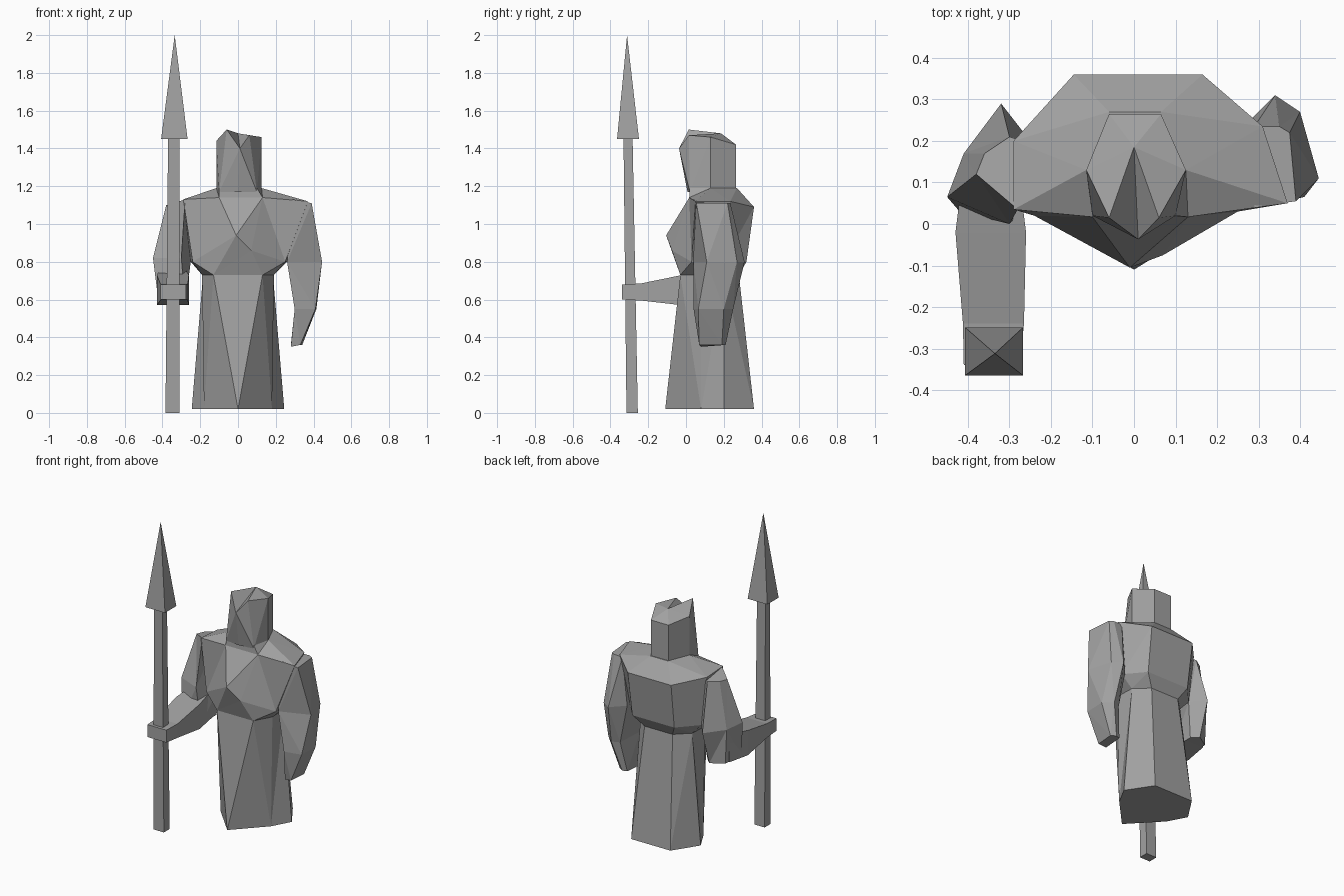
import bpy
import bmesh

cube = bpy.data.objects.get("Cube")
if cube:
    bpy.data.objects.remove(cube, do_unlink=True)

grey = bpy.data.materials.new("stone grey")
grey.use_nodes = True
grey.diffuse_color = (0.36, 0.36, 0.36, 1)
grey.node_tree.nodes["Principled BSDF"].inputs["Base Color"].default_value = grey.diffuse_color


def at(z, *points):
    """Ring of points at one height; a third value overrides the height."""
    return [(p[0], p[1], p[2] if len(p) > 2 else z) for p in points]


def across(y, x0, x1, z0, z1):
    """Rectangular section facing along y."""
    return [(x0, y, z0), (x1, y, z0), (x1, y, z1), (x0, y, z1)]


def square(z, x, y, w, d):
    return at(z, (x - w, y - d), (x + w, y - d), (x + w, y + d), (x - w, y + d))


def loft(name, rings, tip=None):
    """Flat-faced skin through rings of equal count, closed by a cap or a tip."""
    bm = bmesh.new()
    loops = [[bm.verts.new(p) for p in ring] for ring in rings]
    n = len(loops[0])
    for a, b in zip(loops, loops[1:]):
        for i in range(n):
            j = (i + 1) % n
            bm.faces.new((a[i], a[j], b[j], b[i]))
    bm.faces.new(loops[0][::-1])
    if tip:
        top = bm.verts.new(tip)
        for i in range(n):
            bm.faces.new((loops[-1][i], loops[-1][(i + 1) % n], top))
    else:
        bm.faces.new(loops[-1])
    bmesh.ops.remove_doubles(bm, verts=bm.verts, dist=0.001)
    bmesh.ops.triangulate(bm, faces=[f for f in bm.faces if len(f.verts) == 4])
    bmesh.ops.recalc_face_normals(bm, faces=bm.faces)
    mesh = bpy.data.meshes.new(name)
    bm.to_mesh(mesh)
    bm.free()
    mesh.materials.append(grey)
    obj = bpy.data.objects.new(name, mesh)
    bpy.context.collection.objects.link(obj)
    return obj


# Robe: the front corners meet in a single point at the hem
waist = at(0.73, (-.13, -.03), (.13, -.03), (.19, .08), (.185, .2),
           (.1, .28), (-.1, .28), (-.185, .2), (-.19, .08))
hem = at(0.02, (0, -.11), (0, -.11), (.18, .08), (.245, .2),
         (.14, .36), (-.14, .36), (-.245, .2), (-.18, .08))
loft("robe", [hem, waist])

# Torso with a pointed chest and a sloping shoulder yoke
chest = at(0.8, (-.01, -.105, .94), (.07, -.075, .86), (.25, .03), (.26, .2),
           (.16, .32), (-.14, .32), (-.25, .2), (-.24, .02))
shoulders = at(1.12, (-.1, .017, 1.14), (.13, .017, 1.14), (.37, .05), (.31, .235),
               (.165, .36, 1.09), (-.145, .36, 1.09), (-.29, .2), (-.29, .035, 1.13))
neck = at(1.19, (-.1, .02), (.1, .02), (.125, .13), (.125, .13),
          (.065, .27), (-.06, .27), (-.115, .13), (-.115, .13))
loft("torso", [waist, chest, shoulders, neck])

# Hooded head with a forward ridge
collar = at(1.17, (-.1, .02), (0, .008), (.1, .02), (.125, .13),
            (.065, .265), (-.06, .265), (-.115, .13))
hood = at(1.42, (-.06, .015, 1.5), (.01, -.037, 1.4), (.06, .015, 1.47),
          (.125, .13, 1.46), (.065, .265), (-.06, .265), (-.115, .13, 1.44))
loft("head", [collar, hood], tip=(0, .185, 1.48))

# Hanging left arm
loft("left_arm", [
    at(.36, (.28, .08, .35), (.33, .07), (.34, .19), (.31, .21), (.28, .2)),
    at(.55, (.3, .04), (.41, .065), (.415, .2), (.36, .25), (.31, .23)),
    at(.8, (.26, .04), (.445, .11), (.4, .27), (.34, .31), (.26, .23)),
    at(1.11, (.29, .04, 1.13), (.39, .055), (.375, .22), (.35, .235), (.29, .235)),
])

# Bent right arm: upper arm, then forearm and fist around the spear
loft("right_upper_arm", [
    at(.58, (-.28, .02), (-.42, .03), (-.4, .17), (-.32, .22), (-.28, .18)),
    at(.8, (-.3, 0, .82), (-.45, .065, .82), (-.41, .17), (-.32, .29), (-.25, .2)),
    at(1.1, (-.28, .035, 1.13), (-.38, .12), (-.36, .17), (-.3, .21), (-.27, .2)),
])
loft("right_forearm", [
    across(.14, -.41, -.28, .58, .76),
    across(-.02, -.43, -.26, .57, .73),
    across(-.24, -.412, -.265, .595, .685),
    across(-.34, -.41, -.275, .6, .68),
])

# Spear
loft("spear_shaft", [square(0, -.347, -.285, .037, .03), square(1.47, -.34, -.307, .03, .024)])
loft("spear_head", [square(1.45, -.337, -.307, .07, .058)], tip=(-.335, -.312, 2))
